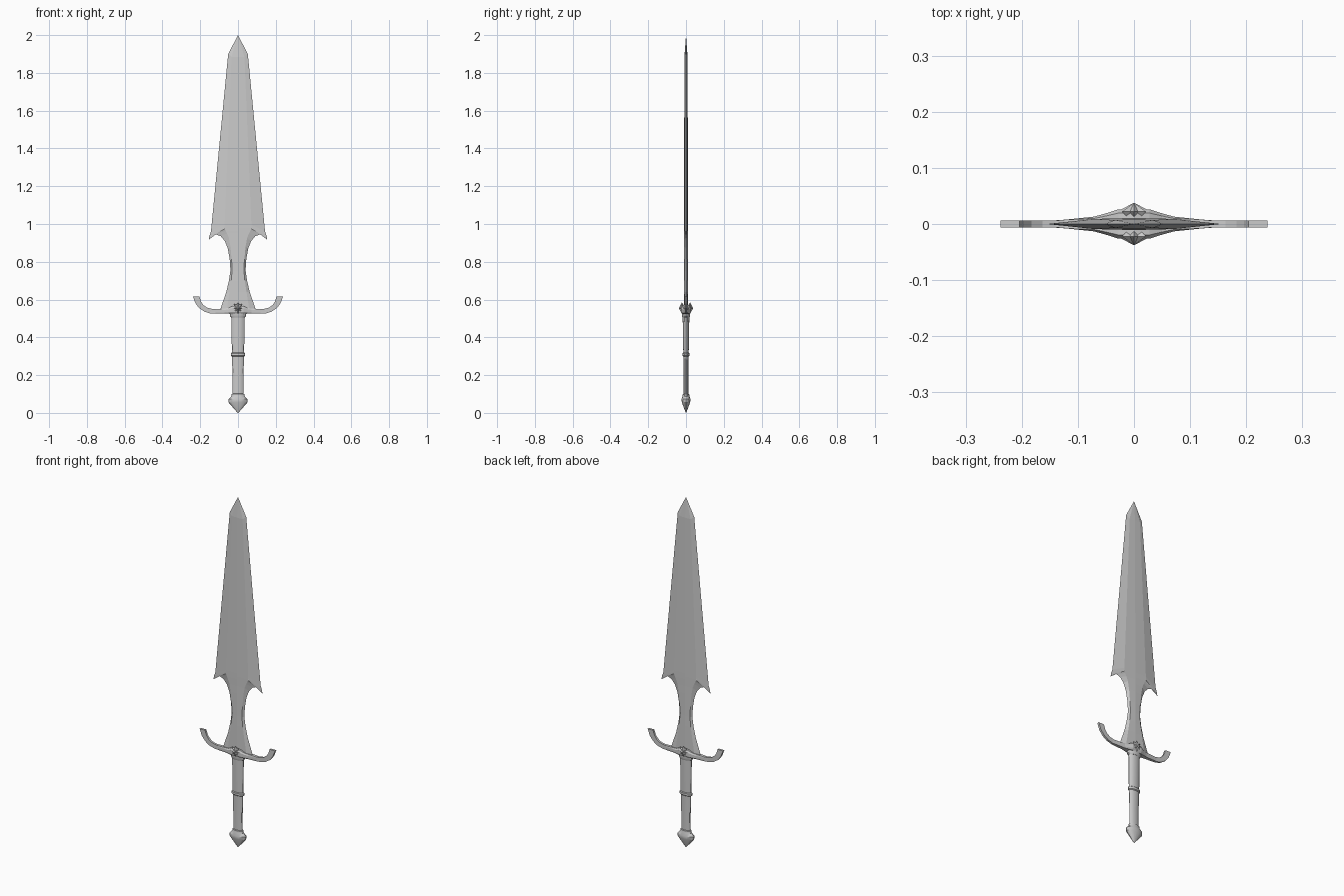
import bpy, bmesh, math


def finish(name, bm, mirror=None, smooth=None):
    bmesh.ops.remove_doubles(bm, verts=bm.verts, dist=0.0002)
    if not mirror:
        bmesh.ops.recalc_face_normals(bm, faces=bm.faces)
    mesh = bpy.data.meshes.new(name)
    bm.to_mesh(mesh)
    bm.free()
    ob = bpy.data.objects.new(name, mesh)
    bpy.context.collection.objects.link(ob)
    if mirror:
        mod = ob.modifiers.new("mirror", 'MIRROR')
        mod.use_axis = mirror
        mod.merge_threshold = 0.0002
    if smooth:
        bpy.ops.object.select_all(action='DESELECT')
        ob.select_set(True)
        bpy.context.view_layer.objects.active = ob
        bpy.ops.object.shade_smooth_by_angle(angle=math.radians(smooth))
    return ob


def loft(rings, caps=True):
    bm = bmesh.new()
    loops = [[bm.verts.new(p) for p in r] for r in rings]
    n = len(rings[0])
    for a, b in zip(loops, loops[1:]):
        for j in range(n):
            k = (j + 1) % n
            bm.faces.new((a[j], a[k], b[k], b[j]))
    if caps:
        bm.faces.new(loops[0])
        bm.faces.new(loops[-1])
    return bm


# Blade quarter: edge x, edge z, bevel x, bevel z, bevel depth
rows = [
    (0.095, 0.545, 0.060, 0.545, 0.009),
    (0.062, 0.640, 0.045, 0.640, 0.009),
    (0.048, 0.700, 0.036, 0.700, 0.009),
    (0.040, 0.755, 0.031, 0.755, 0.009),
    (0.044, 0.815, 0.034, 0.815, 0.009),
    (0.054, 0.870, 0.040, 0.880, 0.009),
    (0.070, 0.910, 0.048, 0.925, 0.009),
    (0.092, 0.936, 0.058, 0.950, 0.009),
    (0.118, 0.945, 0.066, 0.965, 0.009),
    (0.140, 0.937, 0.070, 0.975, 0.009),
    (0.155, 0.917, 0.071, 0.980, 0.009),
    (0.152, 0.936, 0.071, 0.985, 0.009),
    (0.143, 0.962, 0.071, 0.995, 0.009),
    (0.052, 1.900, 0.034, 1.885, 0.007),
    (0.000, 2.000, 0.000, 2.000, 0.000),
]
bm = bmesh.new()
grid = [[bm.verts.new(p) for p in ((0, d * 1.2, zm), (xm, d, zm), (x, 0, z))]
        for x, z, xm, zm, d in rows]
for a, b in zip(grid, grid[1:]):
    for j in range(2):
        bm.faces.new((a[j], b[j], b[j + 1], a[j + 1]))
finish("blade", bm, mirror=(True, True, False))

# Crossguard half: lower x, z, upper x, z, half depth
stations = [
    (0.000, 0.524, 0.000, 0.572, 0.026),
    (0.028, 0.524, 0.028, 0.566, 0.026),
    (0.050, 0.525, 0.050, 0.556, 0.019),
    (0.072, 0.525, 0.072, 0.552, 0.013),
    (0.120, 0.526, 0.120, 0.550, 0.008),
    (0.148, 0.527, 0.140, 0.551, 0.006),
    (0.178, 0.536, 0.163, 0.557, 0.006),
    (0.205, 0.554, 0.183, 0.571, 0.006),
    (0.225, 0.580, 0.196, 0.590, 0.006),
    (0.238, 0.615, 0.204, 0.615, 0.006),
]
right = []
for xl, zl, xu, zu, d in stations:
    ring = []
    for t, w in ((0, 0.75), (0.25, 1), (0.75, 1), (1, 0.75)):
        # chamfer fades out where the arms become a flat bar
        w = 1 if d < 0.01 else w
        ring.append((xl + (xu - xl) * t, d * w, zl + (zu - zl) * t))
    right.append(ring + [(x, -y, z) for x, y, z in reversed(ring)])
left = [[(-x, y, z) for x, y, z in r] for r in reversed(right[1:])]
finish("crossguard", loft(left + right))

# Star gem on both sides of the guard
bm = bmesh.new()
star = []
for i in range(16):
    a = i * math.pi / 8
    r = 0.030 if i % 2 == 0 else 0.019
    star.append(bm.verts.new((r * math.cos(a), 0.022, 0.555 + r * math.sin(a))))
tip = bm.verts.new((0, 0.038, 0.555))
back = bm.verts.new((0, 0.0, 0.555))
for i in range(16):
    j = (i + 1) % 16
    bm.faces.new((star[i], star[j], tip))
    bm.faces.new((star[j], star[i], back))
bmesh.ops.recalc_face_normals(bm, faces=bm.faces)
finish("star_gem", bm, mirror=(False, True, False))


def oval_turn(name, profile, sides=16):
    rings = [[(rx * math.cos(2 * math.pi * i / sides),
               ry * math.sin(2 * math.pi * i / sides), z) for i in range(sides)]
             for z, rx, ry in profile]
    return finish(name, loft(rings), smooth=30)


# Handle: z, half width, half depth
oval_turn("collar", [(0.505, 0.036, 0.019), (0.512, 0.042, 0.022), (0.530, 0.042, 0.022)])
oval_turn("grip", [(0.090, 0.028, 0.012), (0.200, 0.029, 0.012), (0.300, 0.032, 0.014),
                   (0.420, 0.034, 0.016), (0.515, 0.035, 0.018)])
oval_turn("grip_ring", [(0.298, 0.031, 0.013), (0.303, 0.038, 0.018),
                        (0.315, 0.038, 0.018), (0.320, 0.031, 0.013)])
oval_turn("pommel", [(0.010, 0.002, 0.001), (0.055, 0.050, 0.022), (0.073, 0.050, 0.024),
                     (0.088, 0.034, 0.018), (0.100, 0.033, 0.017), (0.102, 0.027, 0.012)])
bpy.data.objects["pommel"].data.vertices.foreach_get
# Draw the pommel point down to the floor
for v in bpy.data.objects["pommel"].data.vertices:
    if v.co.z < 0.02:
        v.co.z = 0.0
